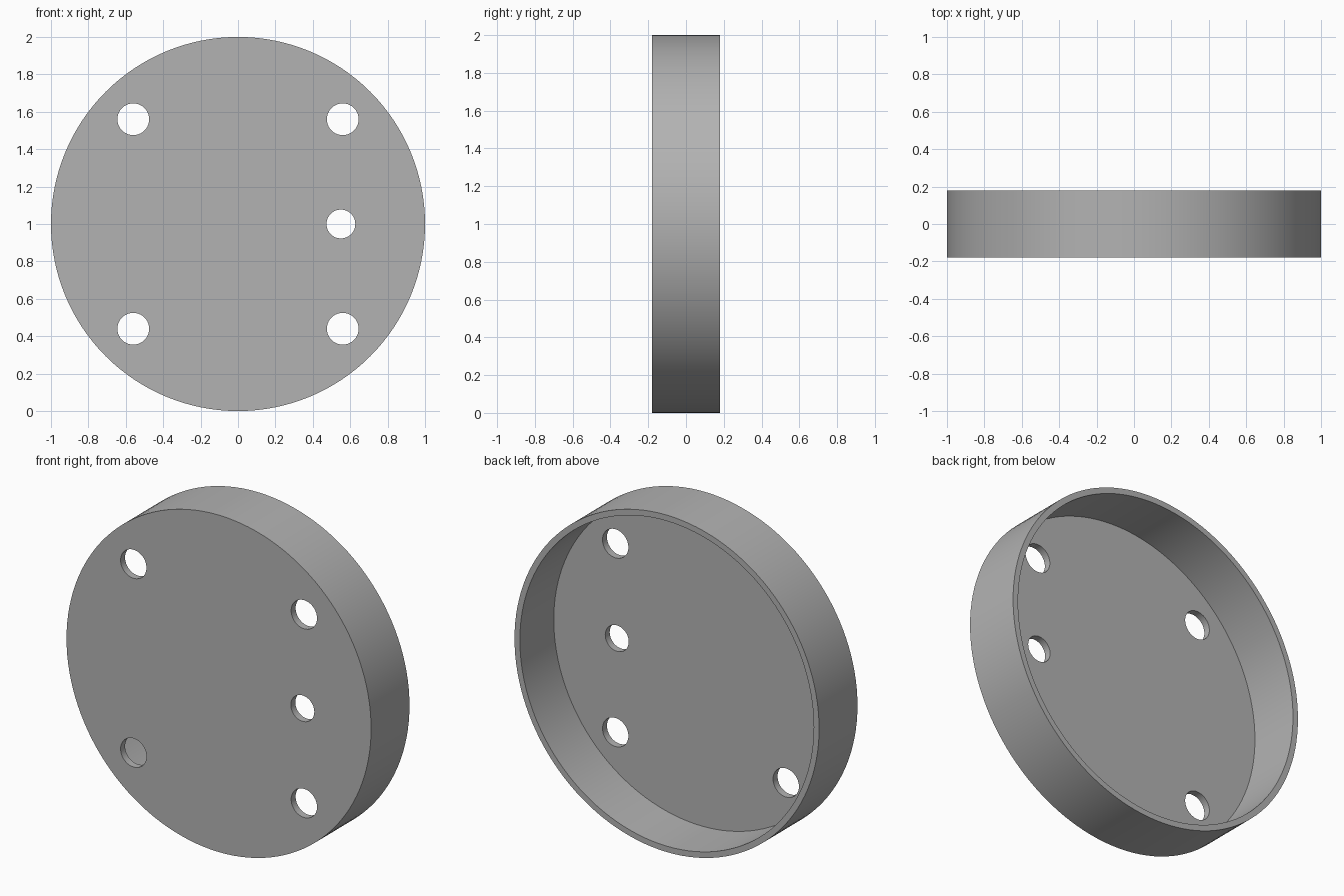
import bpy
from math import radians

cube = bpy.data.objects.get("Cube")
if cube:
    bpy.data.objects.remove(cube, do_unlink=True)

RADIUS, HALF_DEPTH = 1.0, 0.18
WALL, FLOOR = 0.035, 0.042
HOLE_OFFSET = 0.56

grey = bpy.data.materials.new("plain grey")
grey.use_nodes = True
colour = (0.45, 0.45, 0.45, 1)
grey.diffuse_color = colour
grey.node_tree.nodes["Principled BSDF"].inputs["Base Color"].default_value = colour


def disc(name, radius, y_front, y_back, x=0.0, z=RADIUS, sides=128):
    """Cylinder lying along y between two depths."""
    bpy.ops.mesh.primitive_cylinder_add(
        vertices=sides, radius=radius, depth=y_back - y_front,
        location=(x, (y_front + y_back) / 2, z), rotation=(radians(90), 0, 0))
    obj = bpy.context.object
    obj.name = name
    obj.data.materials.append(grey)
    return obj


# Round cap body
cap = disc("round_cap", RADIUS, -HALF_DEPTH, HALF_DEPTH)

# Cavity open to the back
cutters = [disc("cavity_cutter", RADIUS - WALL, -HALF_DEPTH + FLOOR, HALF_DEPTH + 0.2)]

# Four corner holes and one smaller side hole through the front plate
holes = [(sx * HOLE_OFFSET, RADIUS + sz * HOLE_OFFSET, 0.085)
         for sx in (-1, 1) for sz in (-1, 1)]
holes.append((0.55, RADIUS, 0.077))
for x, z, r in holes:
    cutters.append(disc("hole_cutter", r, -HALF_DEPTH - 0.1, -HALF_DEPTH + 0.12, x, z, 48))

# Cut everything out of the body
bpy.ops.object.select_all(action="DESELECT")
bpy.context.view_layer.objects.active = cap
cap.select_set(True)
for cutter in cutters:
    cutter.hide_render = True
    mod = cap.modifiers.new("cut", "BOOLEAN")
    mod.operation = "DIFFERENCE"
    mod.solver = "EXACT"
    mod.object = cutter
    bpy.ops.object.modifier_apply(modifier=mod.name)
    bpy.data.objects.remove(cutter, do_unlink=True)

bpy.ops.object.shade_smooth_by_angle(angle=radians(30))
